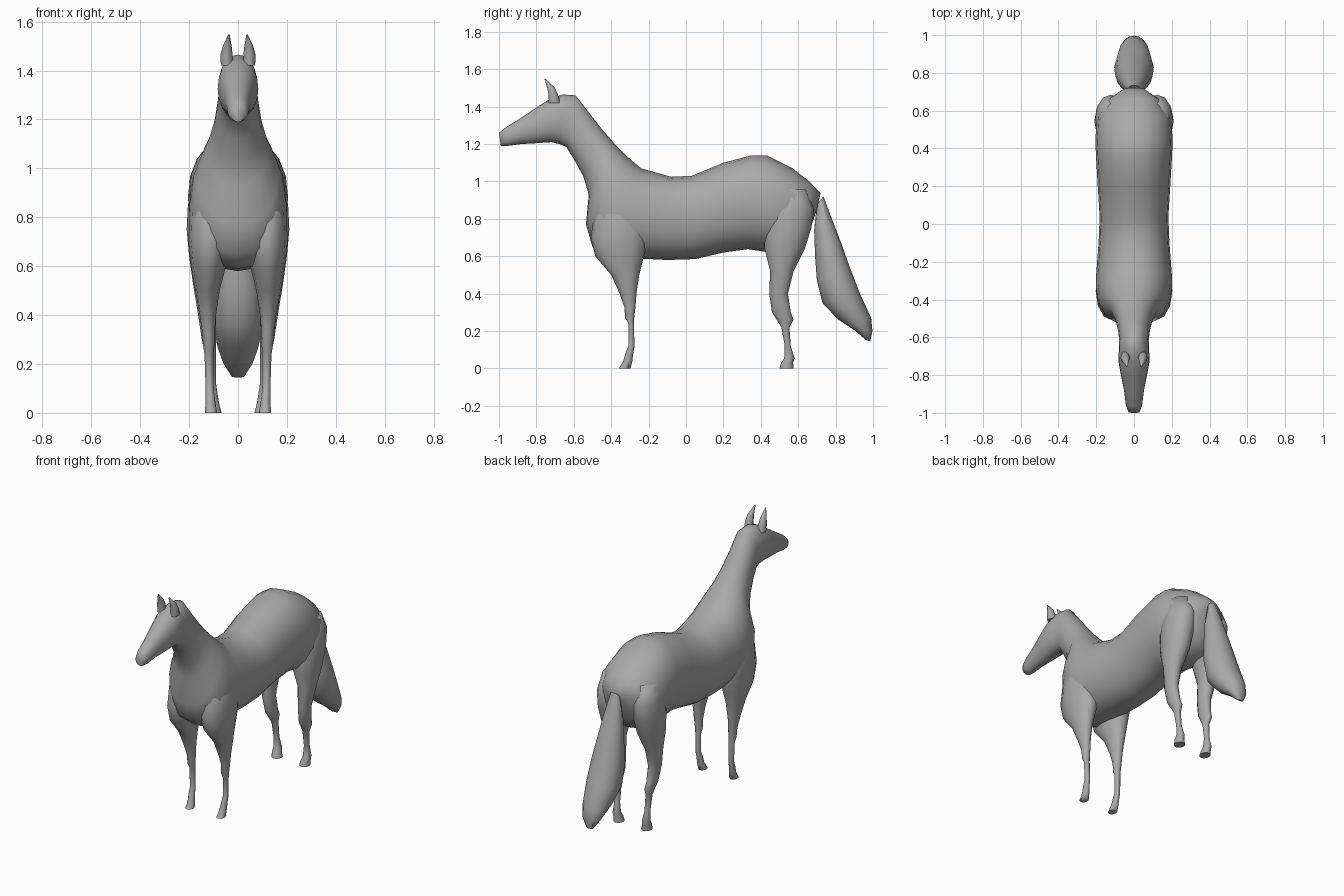
import bpy, bmesh, math
from mathutils import Vector

coat = bpy.data.materials.new("grey coat")
coat.diffuse_color = (0.4, 0.4, 0.4, 1)


def loft(name, rings, sides=16, power=2.0, angle=80):
    """Skin rings given as (centre, half axis u, half axis v)."""
    bm = bmesh.new()
    loops = []
    for c, u, v in rings:
        loop = []
        for i in range(sides):
            a = 2 * math.pi * i / sides
            ca, sa = math.cos(a), math.sin(a)
            p = Vector(c) + Vector(u) * math.copysign(abs(ca) ** (2 / power), ca) \
                + Vector(v) * math.copysign(abs(sa) ** (2 / power), sa)
            loop.append(bm.verts.new(p))
        loops.append(loop)
    for a, b in zip(loops, loops[1:]):
        for i in range(sides):
            j = (i + 1) % sides
            bm.faces.new((a[i], a[j], b[j], b[i]))
    bm.faces.new(loops[0])
    bm.faces.new(loops[-1])
    bmesh.ops.recalc_face_normals(bm, faces=bm.faces)
    mesh = bpy.data.meshes.new(name)
    bm.to_mesh(mesh)
    bm.free()
    mesh.materials.append(coat)
    obj = bpy.data.objects.new(name, mesh)
    bpy.context.collection.objects.link(obj)
    bpy.ops.object.select_all(action='DESELECT')
    obj.select_set(True)
    bpy.context.view_layer.objects.active = obj
    bpy.ops.object.shade_smooth_by_angle(angle=math.radians(angle))
    return obj


def side_rings(profile):
    """Rings across x from (top y, top z, bottom y, bottom z, half width)."""
    return [((0, (a + c) / 2, (b + d) / 2), (w, 0, 0), (0, (a - c) / 2, (b - d) / 2))
            for a, b, c, d, w in profile]


def leg_rings(profile, s):
    """Level rings from (z, front y, back y, inner x, outer x), on side s."""
    return [((s * (i + o) / 2, (f + b) / 2, z), ((o - i) / 2, 0, 0), (0, (b - f) / 2, 0))
            for z, f, b, i, o in profile]


# Rump, barrel, chest and neck, running into the head
body = [
    (0.72, 0.94, 0.70, 0.85, 0.06), (0.66, 1.00, 0.655, 0.72, 0.14),
    (0.57, 1.07, 0.60, 0.65, 0.195), (0.43, 1.14, 0.45, 0.62, 0.205),
    (0.35, 1.14, 0.33, 0.638, 0.20), (0.20, 1.10, 0.20, 0.62, 0.192),
    (0.03, 1.03, 0.05, 0.585, 0.182), (-0.08, 1.025, -0.10, 0.58, 0.187),
    (-0.24, 1.07, -0.29, 0.59, 0.20), (-0.27, 1.095, -0.42, 0.59, 0.20),
    (-0.31, 1.13, -0.50, 0.65, 0.19), (-0.345, 1.165, -0.535, 0.77, 0.165),
    (-0.39, 1.21, -0.52, 0.93, 0.125), (-0.45, 1.28, -0.55, 1.03, 0.10),
    (-0.52, 1.37, -0.60, 1.12, 0.085), (-0.59, 1.46, -0.64, 1.185, 0.078),
    (-0.66, 1.465, -0.675, 1.20, 0.08), (-0.73, 1.44, -0.72, 1.21, 0.083),
    (-0.80, 1.395, -0.79, 1.205, 0.07), (-0.89, 1.335, -0.88, 1.20, 0.052),
    (-0.965, 1.288, -0.955, 1.19, 0.043), (-1.0, 1.26, -0.99, 1.19, 0.03)]
loft("body_neck_and_head", side_rings(body), 20, 2.15)

# Tail
tail = [
    (0.735, 0.92, 0.70, 0.88, 0.03), (0.78, 0.80, 0.685, 0.74, 0.06),
    (0.83, 0.67, 0.69, 0.60, 0.08), (0.88, 0.53, 0.70, 0.47, 0.10),
    (0.93, 0.40, 0.73, 0.35, 0.105), (0.99, 0.27, 0.81, 0.265, 0.083),
    (0.997, 0.20, 0.90, 0.205, 0.06), (0.985, 0.145, 0.965, 0.15, 0.025)]
loft("tail", side_rings(tail), 12)

front_leg = [
    (0.92, -0.43, -0.25, 0.06, 0.165), (0.82, -0.49, -0.21, 0.04, 0.198),
    (0.70, -0.51, -0.20, 0.03, 0.203), (0.60, -0.485, -0.225, 0.05, 0.192),
    (0.50, -0.40, -0.25, 0.075, 0.175), (0.40, -0.355, -0.265, 0.09, 0.157),
    (0.33, -0.33, -0.27, 0.095, 0.147), (0.27, -0.325, -0.277, 0.097, 0.142),
    (0.24, -0.308, -0.279, 0.10, 0.137), (0.12, -0.308, -0.275, 0.10, 0.133),
    (0.08, -0.325, -0.282, 0.097, 0.133), (0.04, -0.335, -0.287, 0.092, 0.133),
    (0.0, -0.36, -0.297, 0.085, 0.135)]
hind_leg = [
    (0.96, 0.48, 0.64, 0.06, 0.18), (0.85, 0.44, 0.685, 0.04, 0.205),
    (0.75, 0.42, 0.67, 0.04, 0.21), (0.64, 0.42, 0.635, 0.05, 0.20),
    (0.52, 0.45, 0.575, 0.08, 0.183), (0.40, 0.445, 0.545, 0.09, 0.163),
    (0.30, 0.46, 0.56, 0.09, 0.148), (0.26, 0.485, 0.575, 0.09, 0.14),
    (0.22, 0.51, 0.553, 0.09, 0.13), (0.12, 0.528, 0.56, 0.09, 0.125),
    (0.055, 0.525, 0.58, 0.08, 0.128), (0.03, 0.508, 0.573, 0.075, 0.13),
    (0.0, 0.50, 0.575, 0.067, 0.13)]

for s, side in ((1, "left"), (-1, "right")):
    loft(side + "_front_leg", leg_rings(front_leg, s), 12)
    loft(side + "_hind_leg", leg_rings(hind_leg, s), 12)
    # Ear, leaning forward to a point
    ear = [(1.42, -0.735, -0.67, 0.02, 0.07), (1.465, -0.735, -0.685, 0.022, 0.072),
           (1.50, -0.742, -0.70, 0.026, 0.062), (1.548, -0.757, -0.75, 0.034, 0.04)]
    loft(side + "_ear", leg_rings(ear, s), 8)
